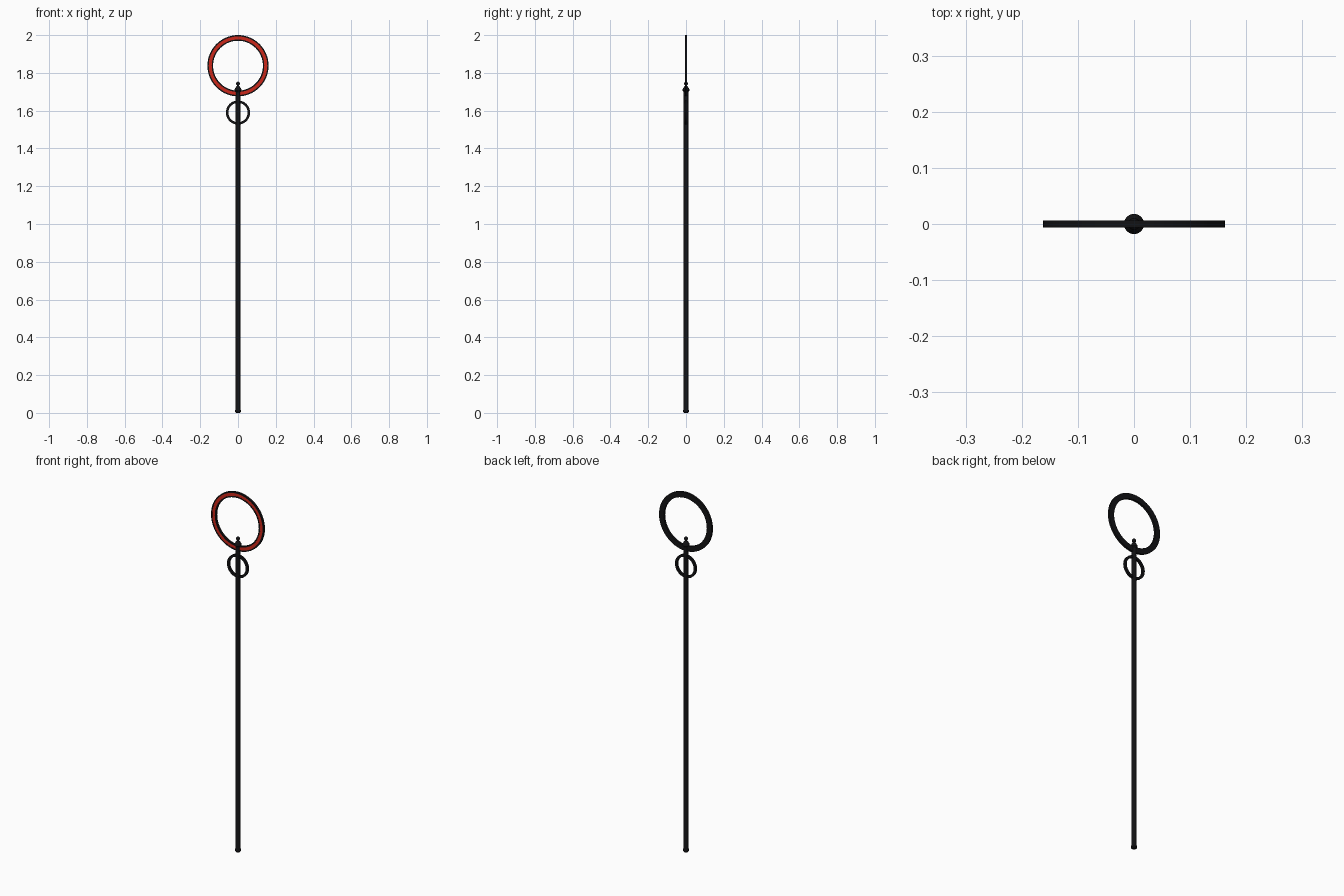
import bpy, math

if "Cube" in bpy.data.objects:
    bpy.data.objects.remove(bpy.data.objects["Cube"])

def material(name, color):
    m = bpy.data.materials.new(name)
    m.diffuse_color = color
    m.use_nodes = True
    m.node_tree.nodes["Principled BSDF"].inputs["Base Color"].default_value = m.diffuse_color
    return m

black = material("black_metal", (0.006, 0.006, 0.007, 1))
red = material("red_band", (0.6, 0.02, 0.01, 1))

def revolve(name, profile, mat, sides, closed=False, axis="Z", z=0.0):
    """Spin (radius, height) points round z, or round y when axis is Y."""
    n = len(profile)
    verts, faces = [], []
    for i in range(sides):
        a = 2 * math.pi * i / sides
        for r, h in profile:
            x, t = r * math.cos(a), r * math.sin(a)
            verts.append((x, t, h) if axis == "Z" else (x, -h, t))
    for i in range(sides):
        j = (i + 1) % sides
        for k in range(n if closed else n - 1):
            l = (k + 1) % n
            faces.append((i * n + k, j * n + k, j * n + l, i * n + l))
    if not closed:
        faces.append([i * n for i in reversed(range(sides))])
        faces.append([i * n + n - 1 for i in range(sides)])
    me = bpy.data.meshes.new(name)
    me.from_pydata(verts, [], faces)
    me.materials.append(mat)
    ob = bpy.data.objects.new(name, me)
    bpy.context.collection.objects.link(ob)
    ob.location.z = z
    bpy.ops.object.select_all(action="DESELECT")
    ob.select_set(True)
    bpy.context.view_layer.objects.active = ob
    bpy.ops.object.mode_set(mode="EDIT")
    bpy.ops.mesh.select_all(action="SELECT")
    bpy.ops.mesh.normals_make_consistent(inside=False)
    bpy.ops.object.mode_set(mode="OBJECT")
    bpy.ops.object.shade_smooth_by_angle(angle=math.radians(35))
    return ob

# Post with a small foot
revolve("post", [(0.010, 0), (0.015, 0.006), (0.015, 0.014), (0.0125, 0.02),
                 (0.0125, 1.705)], black, 24)

# Collar, neck and ball on top of the post
ball = [(0.0105 * math.sin(a), 1.743 - 0.0105 * math.cos(a))
        for a in [math.radians(d) for d in range(30, 180, 20)]]
revolve("finial", [(0.0125, 1.70), (0.018, 1.706), (0.018, 1.714), (0.013, 1.722),
                   (0.007, 1.730)] + ball, black, 24)

# Large hoop: black channel frame, red band set in its front
revolve("large_hoop", [(0.132, -0.006), (0.162, -0.006), (0.162, 0.006), (0.155, 0.006),
                       (0.155, 0.003), (0.139, 0.003), (0.139, 0.006), (0.132, 0.006)],
        black, 64, True, "Y", 1.838)
revolve("red_band", [(0.139, 0.002), (0.155, 0.002), (0.155, 0.005), (0.139, 0.005)],
        red, 64, True, "Y", 1.838)

# Small hoop round the post
revolve("small_hoop", [(0.051, -0.006), (0.064, -0.006), (0.064, 0.006), (0.051, 0.006)],
        black, 48, True, "Y", 1.59)
